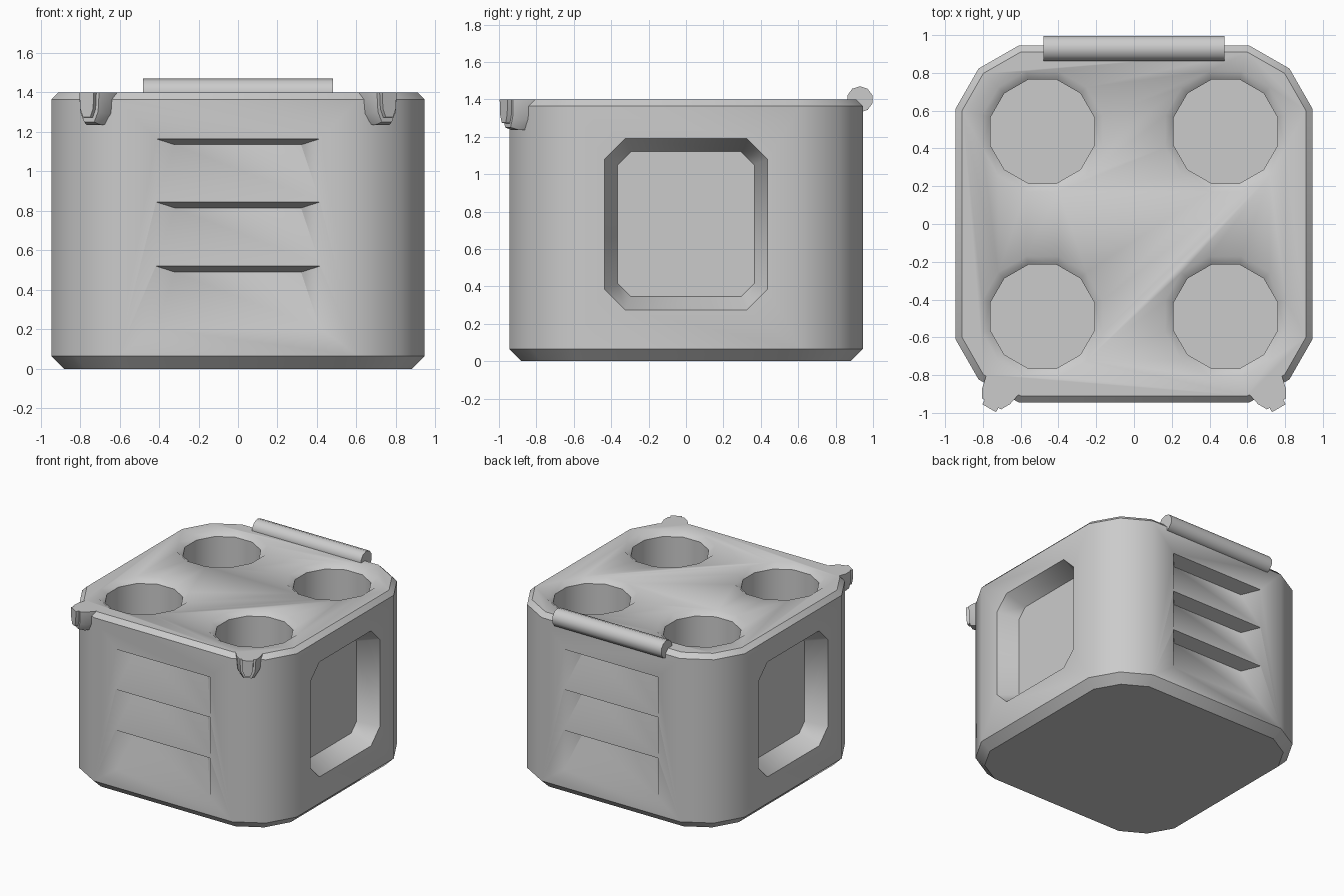
import bpy, bmesh, math
from mathutils import Vector

if "Cube" in bpy.data.objects:
    bpy.data.objects.remove(bpy.data.objects["Cube"])

GREY = (0.6, 0.6, 0.6, 1)
grey = bpy.data.materials.new("plain grey")
grey.use_nodes = True
grey.diffuse_color = GREY
grey.node_tree.nodes["Principled BSDF"].inputs["Base Color"].default_value = GREY

HALF, TOP = 0.945, 1.4


def loft(name, rings):
    """Skin a list of equal-length point rings and cap both ends."""
    bm = bmesh.new()
    loops = [[bm.verts.new(p) for p in ring] for ring in rings]
    n = len(loops[0])
    for a, b in zip(loops, loops[1:]):
        for i in range(n):
            j = (i + 1) % n
            bm.faces.new((a[i], a[j], b[j], b[i]))
    bm.faces.new(loops[0])
    bm.faces.new(loops[-1])
    bmesh.ops.recalc_face_normals(bm, faces=bm.faces)
    mesh = bpy.data.meshes.new(name)
    bm.to_mesh(mesh)
    bm.free()
    mesh.materials.append(grey)
    obj = bpy.data.objects.new(name, mesh)
    bpy.context.collection.objects.link(obj)
    return obj


def activate(obj):
    bpy.ops.object.select_all(action='DESELECT')
    obj.select_set(True)
    bpy.context.view_layer.objects.active = obj


def smooth(obj, degrees):
    activate(obj)
    bpy.ops.object.shade_smooth_by_angle(angle=math.radians(degrees))


def carve(obj, cutter):
    mod = obj.modifiers.new("cut", 'BOOLEAN')
    mod.operation, mod.solver, mod.object = 'DIFFERENCE', 'EXACT', cutter
    activate(obj)
    bpy.ops.object.modifier_apply(modifier=mod.name)
    bpy.data.objects.remove(cutter)


def body_ring(z, inset):
    """Rounded square with two facets on each corner."""
    edge, side, mid = HALF - inset, 0.61 - 0.27 * inset, 0.823 - 0.73 * inset
    ring = []
    for k in range(4):
        c, s = [(1, 0), (0, 1), (-1, 0), (0, -1)][k]
        for x, y in ((edge, side), (mid, mid), (side, edge)):
            ring.append((x * c - y * s, x * s + y * c, z))
    return ring


def disc(cx, cy, z, r):
    angles = [math.radians(15 + 30 * k) for k in range(12)]
    return [(cx + r * math.cos(a), cy + r * math.sin(a), z) for a in angles]


def octagon(x, half_y, z0, z1, cut):
    quarter = [(half_y, z0 + cut), (half_y, z1 - cut), (half_y - cut, z1)]
    ring = quarter + [(cut - half_y, z1), (-half_y, z1 - cut),
                      (-half_y, z0 + cut), (cut - half_y, z0), (half_y - cut, z0)]
    return [(x, y, z) for y, z in ring]


# Body with chamfered bottom and top rims
body = loft("body", [body_ring(0, 0.065), body_ring(0.065, 0),
                     body_ring(TOP - 0.035, 0), body_ring(TOP, 0.035)])

# Four round wells in the top, each with a sloped lip
for cx in (-0.485, 0.485):
    for cy in (-0.49, 0.49):
        carve(body, loft("well_cutter", [
            disc(cx, cy, 1.0, 0.285), disc(cx, cy, TOP - 0.035, 0.285),
            disc(cx, cy, TOP, 0.33), disc(cx, cy, TOP + 0.1, 0.33)]))

for s in (-1, 1):
    # Recessed panel on each side
    carve(body, loft("panel_cutter", [
        octagon(s * (HALF + 0.1), 0.435, 0.275, 1.19, 0.11),
        octagon(s * HALF, 0.435, 0.275, 1.19, 0.11),
        octagon(s * (HALF - 0.155), 0.365, 0.345, 1.12, 0.07)]))
    # Three sloped louvers on the front and on the back
    for top in (1.165, 0.845, 0.52):
        def slot(depth, w, z1, z0):
            y = s * (HALF - depth)
            return [(-w, y, z0), (w, y, z0), (w, y, z1), (-w, y, z1)]
        carve(body, loft("louver_cutter", [
            slot(-0.1, 0.415, top, top - 0.315), slot(0, 0.415, top, top - 0.315),
            slot(0.11, 0.32, top - 0.03, top - 0.032)]))

# Keep the louver ends soft and every other hard edge crisp
smooth(body, 42)
for e in body.data.edges:
    a, b = (body.data.vertices[i].co for i in e.vertices)
    if all(abs(p.x) < 0.42 and abs(p.y) > 0.8 for p in (a, b)) and abs(a.z - b.z) > 0.1:
        e.use_edge_sharp = False

# Hinge bar along the back rim
bar_ends = []
for x in (-0.48, 0.48):
    angles = [math.radians(18 + 36 * k) for k in range(10)]
    bar_ends.append([(x, 0.93 + 0.07 * math.cos(a), TOP + 0.07 * math.sin(a)) for a in angles])
smooth(loft("hinge_bar", bar_ends), 42)

# Latch on each front corner, facing out from the corner facet
for side, s in (("right", -1), ("left", 1)):
    origin = Vector((s * 0.715, -0.885, 0))
    out = Vector((s * 0.5, -0.866, 0))
    along = Vector((0.866, s * 0.5, 0))

    def shield(v, w, drop):
        outline = [(-w, 0), (-w * 0.9, 0.65), (-w * 0.5, 1),
                   (w * 0.5, 1), (w * 0.9, 0.65), (w, 0)]
        return [origin + out * v + along * u + Vector((0, 0, TOP - drop * d))
                for u, d in outline]

    smooth(loft(side + "_latch", [shield(-0.04, 0.1, 0.16), shield(0.03, 0.085, 0.165),
                                  shield(0.078, 0.058, 0.15)]), 30)
    smooth(loft(side + "_latch_ridge", [shield(0.06, 0.042, 0.13),
                                        shield(0.104, 0.042, 0.125)]), 30)
